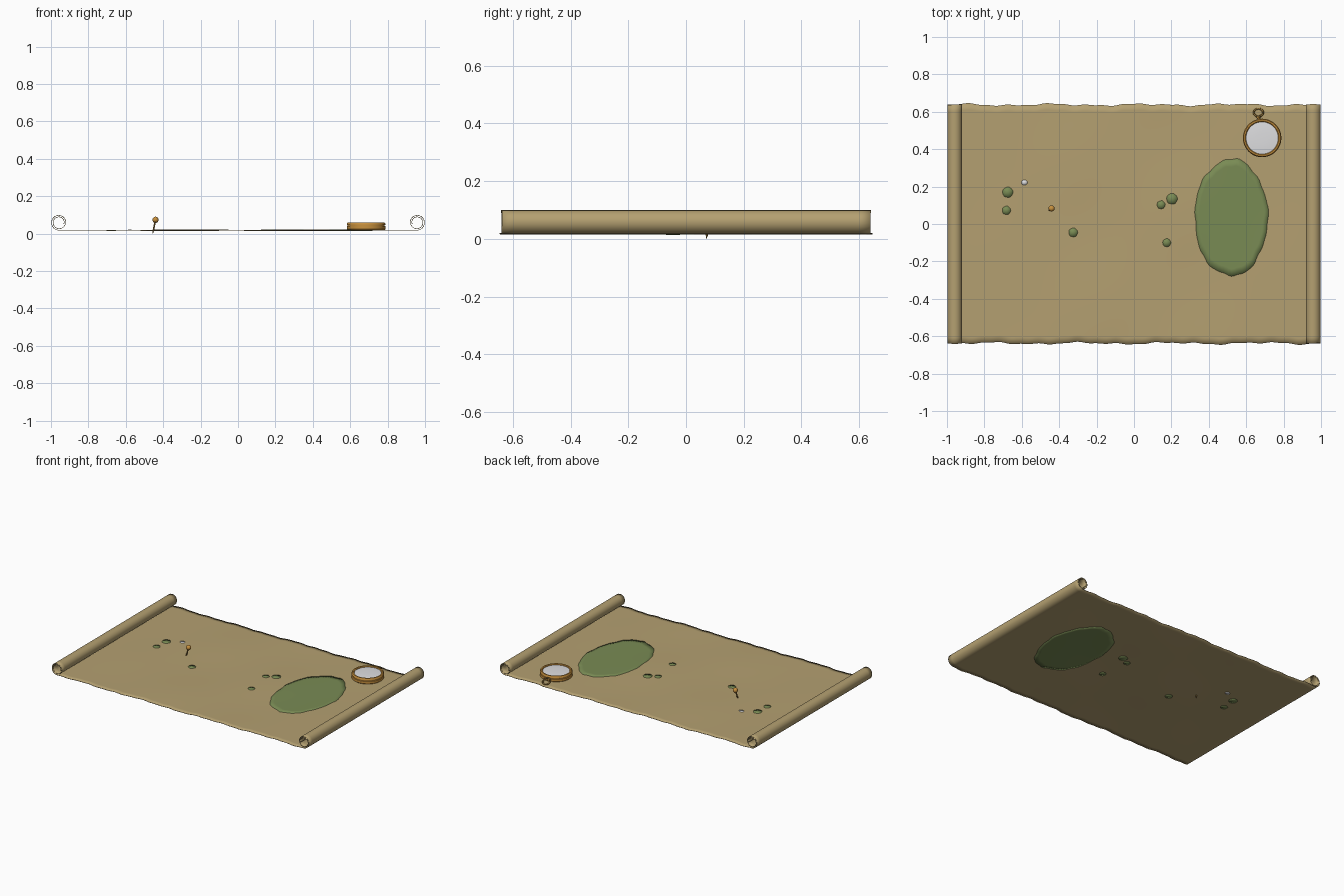
import bpy, bmesh, math
from mathutils import Vector, Matrix

if "Cube" in bpy.data.objects:
    bpy.data.objects.remove(bpy.data.objects["Cube"])


def srgb(r, g, b):
    return tuple(((c / 255 + 0.055) / 1.055) ** 2.4 for c in (r, g, b)) + (1,)


def material(name, rgb):
    m = bpy.data.materials.new(name)
    m.diffuse_color = srgb(*rgb)
    m.use_nodes = True
    m.node_tree.nodes["Principled BSDF"].inputs["Base Color"].default_value = m.diffuse_color
    return m


PARCHMENT = material("parchment", (180, 160, 113))
GREEN = material("green stain", (121, 139, 84))
BRASS = material("brass", (200, 145, 62))
DARK_BRASS = material("dark brass", (140, 110, 55))
GLASS = material("pale glass", (222, 222, 224))

ROLL_X, ROLL_R, FLAT_Z = 0.957, 0.042, 0.018


def finish(bm, name, mat, angle=40, thickness=0):
    bmesh.ops.recalc_face_normals(bm, faces=bm.faces)
    me = bpy.data.meshes.new(name)
    bm.to_mesh(me)
    bm.free()
    ob = bpy.data.objects.new(name, me)
    bpy.context.collection.objects.link(ob)
    me.materials.append(mat)
    if thickness:
        mod = ob.modifiers.new("thickness", 'SOLIDIFY')
        mod.thickness = thickness
        mod.offset = 0
    bpy.ops.object.select_all(action='DESELECT')
    ob.select_set(True)
    bpy.context.view_layer.objects.active = ob
    bpy.ops.object.shade_smooth_by_angle(angle=math.radians(angle))
    return ob


def height(x, y):
    """Gentle diagonal creases in the flat part of the sheet."""
    fade = max(0, 1 - (x / ROLL_X) ** 2)
    return FLAT_Z + fade * (0.0012 * math.sin(7 * (x - y)) + 0.0008 * math.sin(4 * x + 9 * y))


def bridge(bm, rows, closed=False):
    for a, b in zip(rows, rows[1:]):
        n = len(a)
        for i in range(n if closed else n - 1):
            j = (i + 1) % n
            bm.faces.new((a[i], a[j], b[j], b[i]))


# Parchment: one sheet, flat in the middle and rolled in at both ends
def edge(s, side):
    w = 0.35 if abs(s) > ROLL_X else 1
    return side * 0.638 + w * (0.004 * math.sin(13 * s + side) + 0.003 * math.sin(29 * s + 2 * side)
                               + 0.002 * math.sin(61 * s - side))


roll = []
for i in range(1, 41):
    t = i / 40
    a = -math.pi / 2 + t * 1.8 * 2 * math.pi
    r = ROLL_R - 0.015 * t
    roll.append((ROLL_X + r * math.cos(a), FLAT_Z + ROLL_R + r * math.sin(a), ROLL_X + 0.4 * t))
flat = [(ROLL_X * (i / 60 - 1), None, ROLL_X * (i / 60 - 1)) for i in range(121)]
profile = [(-x, z, -s) for x, z, s in reversed(roll)] + flat + roll

bm = bmesh.new()
rows = []
for x, z, s in profile:
    lo, hi = edge(s, -1), edge(s, 1)
    ys = [lo + (hi - lo) * k / 36 for k in range(37)]
    rows.append([bm.verts.new((x, y, height(x, y) if z is None else z)) for y in ys])
bridge(bm, rows)
finish(bm, "parchment_scroll", PARCHMENT, thickness=0.003)


# Stains: thin plates that follow the sheet and show on both sides
def stain(name, x, y, rx, ry, mat, wobble, rings, n):
    bm = bmesh.new()
    centre = bm.verts.new((x, y, height(x, y)))
    loops = []
    for k in range(1, rings + 1):
        loop = []
        for i in range(n):
            a = 2 * math.pi * i / n
            f = k / rings * (1 + wobble * (math.sin(5 * a + 1) + 0.7 * math.sin(11 * a) + 0.5 * math.sin(19 * a)))
            px, py = x + rx * f * math.cos(a), y + ry * f * math.sin(a)
            loop.append(bm.verts.new((px, py, height(px, py))))
        loops.append(loop)
    for i in range(n):
        bm.faces.new((centre, loops[0][i], loops[0][(i + 1) % n]))
    bridge(bm, loops, closed=True)
    finish(bm, name, mat, thickness=0.005)


stain("large_stain", 0.52, 0.035, 0.195, 0.312, GREEN, 0.015, 8, 80)
spots = [(-0.675, 0.17, 0.028), (-0.682, 0.073, 0.023), (-0.325, -0.045, 0.024),
         (0.145, 0.103, 0.022), (0.203, 0.135, 0.029), (0.175, -0.1, 0.022)]
for i, (x, y, r) in enumerate(spots):
    stain(f"small_stain_{i + 1}", x, y, r, r, GREEN, 0.03, 1, 20)
stain("pale_spot", -0.586, 0.222, 0.017, 0.014, GLASS, 0.03, 1, 16)


# Turned parts
def lathe(name, pts, mat, n, matrix, angle=40):
    bm = bmesh.new()
    rows = [[bm.verts.new((r * math.cos(2 * math.pi * i / n), r * math.sin(2 * math.pi * i / n), z))
             for i in range(n)] for r, z in pts]
    bridge(bm, rows, closed=True)
    bm.faces.new(rows[0])
    bm.faces.new(rows[-1])
    bm.transform(matrix)
    return finish(bm, name, mat, angle)


# Compass case with grooved side and raised rim, and its glass
place = Matrix.Translation((0.685, 0.46, 0))
lathe("compass_case", [(0.098, 0.019), (0.103, 0.024), (0.103, 0.040), (0.099, 0.042), (0.099, 0.045),
                       (0.103, 0.047), (0.103, 0.054), (0.098, 0.060), (0.090, 0.060), (0.086, 0.056),
                       (0.086, 0.048)], BRASS, 48, place)
lathe("compass_glass", [(0.0865, 0.049), (0.0865, 0.053), (0.06, 0.055), (0.03, 0.056)], GLASS, 48, place)

# Compass stem and hanging ring
out = Vector((-0.02, 0.115, 0)).normalized()
turn = out.to_track_quat('Z', 'Y').to_matrix().to_4x4()
lathe("compass_stem", [(0.008, 0.095), (0.008, 0.108), (0.012, 0.110), (0.012, 0.116), (0.007, 0.119)],
      BRASS, 16, Matrix.Translation((0.685, 0.46, 0.040)) @ turn)

bm = bmesh.new()
rows = []
for i in range(25):
    a = 2 * math.pi * (i % 24) / 24
    rows.append([bm.verts.new(((0.025 + 0.005 * math.cos(b)) * math.cos(a),
                               (0.025 + 0.005 * math.cos(b)) * math.sin(a), 0.005 * math.sin(b)))
                 for b in (2 * math.pi * k / 10 for k in range(10))])
bridge(bm, rows, closed=True)
bmesh.ops.remove_doubles(bm, verts=bm.verts, dist=1e-5)
bm.transform(Matrix.Translation((0.665, 0.596, 0.036)) @ Matrix.Rotation(math.radians(-35), 4, 'X'))
finish(bm, "compass_ring", DARK_BRASS)

# Pin: ball head on a slanted needle through the sheet
tip, head = Vector((-0.456, 0.070, 0.0)), Vector((-0.441, 0.083, 0.074))
axis = head - tip
pin = Matrix.Translation(tip) @ axis.to_track_quat('Z', 'Y').to_matrix().to_4x4()
L = axis.length
lathe("pin_needle", [(0.0006, 0), (0.0042, 0.014), (0.0042, L - 0.017), (0.009, L - 0.016),
                     (0.009, L - 0.010)], DARK_BRASS, 12, pin)
ball = [(0.0165 * math.sin(math.pi * k / 10), L - 0.0165 * math.cos(math.pi * k / 10)) for k in range(1, 10)]
lathe("pin_head", ball, BRASS, 16, pin)
